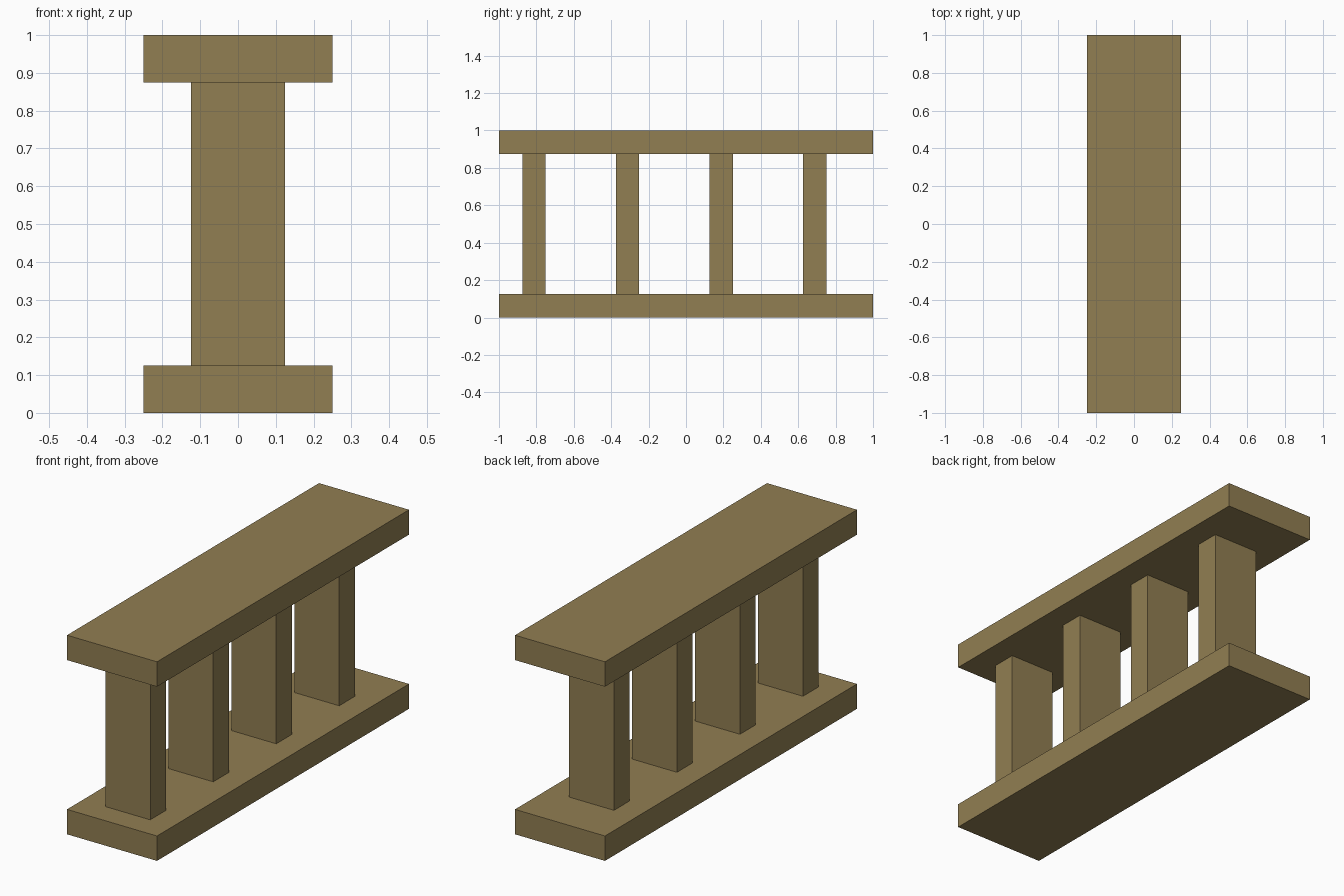
import bpy
import bmesh
from mathutils import Vector

if "Cube" in bpy.data.objects:
    bpy.data.objects.remove(bpy.data.objects["Cube"])

# Single tan-brown wood colour
wood = bpy.data.materials.new("tan_wood")
wood.diffuse_color = (0.283, 0.209, 0.085, 1.0)
wood.use_nodes = True
wood.node_tree.nodes["Principled BSDF"].inputs["Base Color"].default_value = wood.diffuse_color


def box(name, low, high):
    """Flat-shaded box between two opposite corners."""
    low, high = Vector(low), Vector(high)
    bm = bmesh.new()
    bmesh.ops.create_cube(bm, size=1.0)
    bmesh.ops.scale(bm, vec=high - low, verts=bm.verts)
    mesh = bpy.data.meshes.new(name)
    bm.to_mesh(mesh)
    bm.free()
    mesh.materials.append(wood)
    obj = bpy.data.objects.new(name, mesh)
    obj.location = (low + high) / 2
    bpy.context.collection.objects.link(obj)
    return obj


# Bottom and top rails
box("bottom_rail", (-0.25, -1, 0), (0.25, 1, 0.125))
box("top_rail", (-0.25, -1, 0.875), (0.25, 1, 1))

# Four evenly spaced posts, set slightly towards the front
for i in range(4):
    y = -0.875 + 0.5 * i
    box(f"post_{i + 1}", (-0.125, y, 0.125), (0.125, y + 0.125, 0.875))
